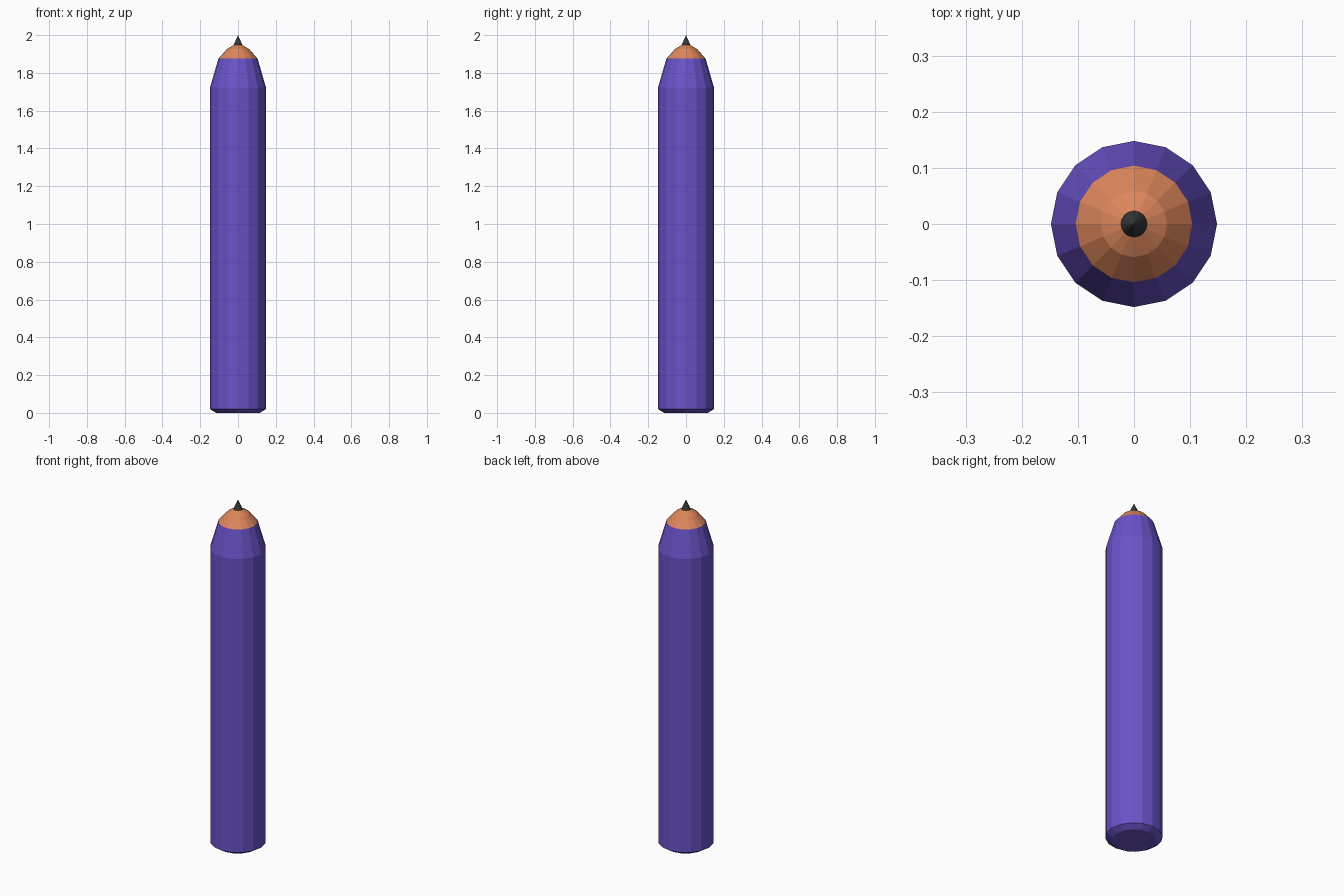
import bpy, bmesh, math

if "Cube" in bpy.data.objects:
    bpy.data.objects.remove(bpy.data.objects["Cube"])

SIDES = 16


def material(name, rgb):
    m = bpy.data.materials.new(name)
    m.diffuse_color = (*rgb, 1)
    m.use_nodes = True
    m.node_tree.nodes["Principled BSDF"].inputs["Base Color"].default_value = m.diffuse_color
    return m


def lathe(name, profile, mat):
    """Faceted solid of revolution from (radius, z) points, capped at both ends."""
    bm = bmesh.new()
    rings = []
    for r, z in profile:
        if r == 0:
            rings.append([bm.verts.new((0, 0, z))] * SIDES)
        else:
            rings.append([bm.verts.new((r * math.cos(2 * math.pi * i / SIDES),
                                        r * math.sin(2 * math.pi * i / SIDES), z))
                          for i in range(SIDES)])
    for a, b in zip(rings, rings[1:]):
        for i in range(SIDES):
            j = (i + 1) % SIDES
            bm.faces.new(list(dict.fromkeys((a[i], a[j], b[j], b[i]))))
    if profile[0][0] > 0:
        bm.faces.new(rings[0][::-1])
    if profile[-1][0] > 0:
        bm.faces.new(rings[-1])
    bmesh.ops.recalc_face_normals(bm, faces=bm.faces)
    me = bpy.data.meshes.new(name)
    bm.to_mesh(me)
    bm.free()
    me.materials.append(mat)
    ob = bpy.data.objects.new(name, me)
    bpy.context.collection.objects.link(ob)
    return ob


purple = material("purple paint", (0.145, 0.084, 0.58))
wood = material("orange wood", (0.72, 0.24, 0.105))
graphite = material("dark graphite", (0.035, 0.04, 0.038))

# Painted barrel with bevelled foot and tapered shoulder, and the sharpened wood
barrel = lathe("pencil_barrel", [(0.116, 0), (0.148, 0.02), (0.148, 1.723), (0.104, 1.875),
                                 (0.059, 1.926), (0.022, 1.948)], purple)
barrel.data.materials.append(wood)
for p in barrel.data.polygons:
    if p.center.z > 1.88:
        p.material_index = 1

# Lead point
lathe("lead_tip", [(0.0235, 1.947), (0, 2.0)], graphite)
